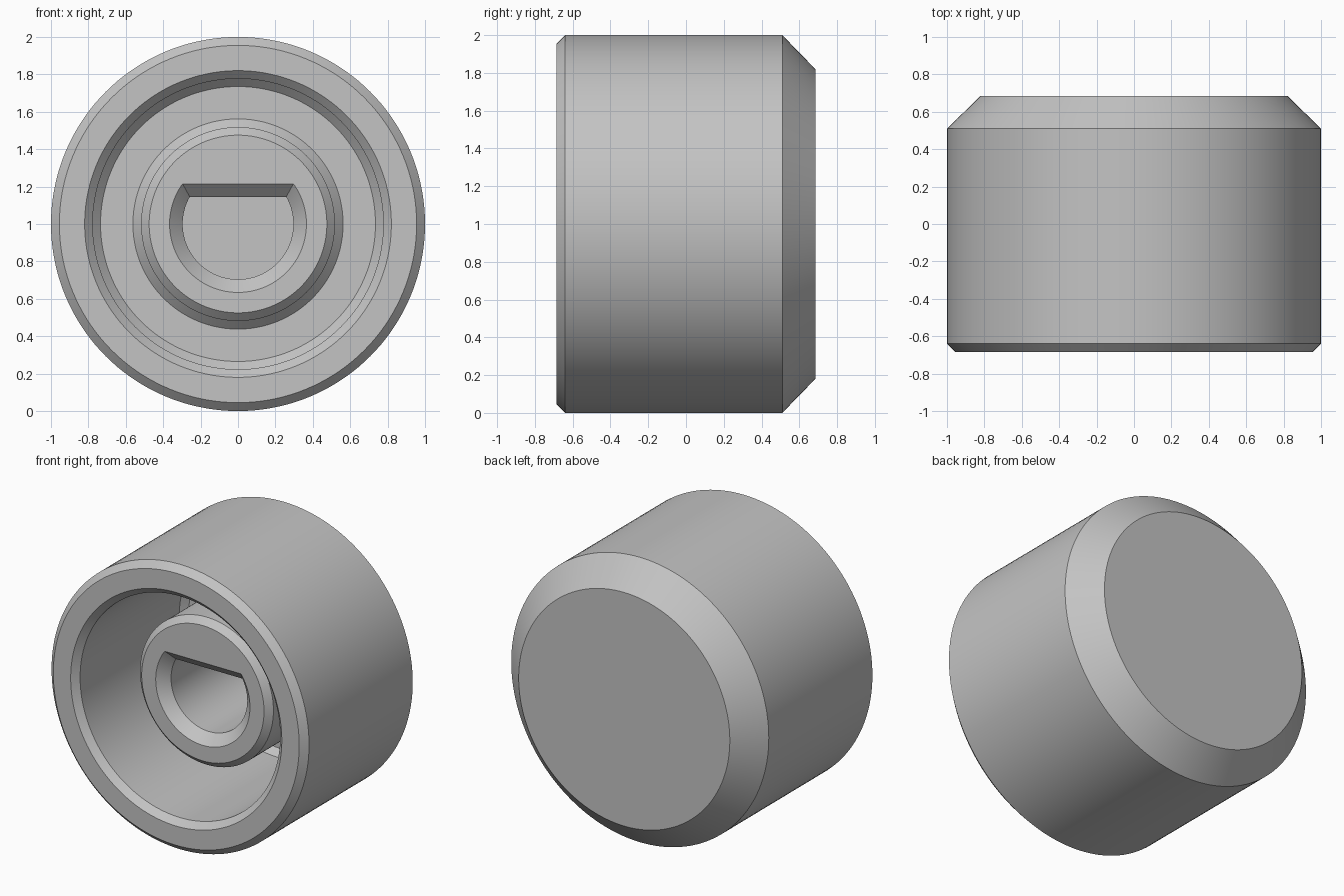
import bpy, bmesh, math

SEGMENTS = 144

cube = bpy.data.objects.get("Cube")
if cube:
    bpy.data.objects.remove(cube, do_unlink=True)

# Single grey plastic
grey = bpy.data.materials.new("grey plastic")
grey.use_nodes = True
colour = (0.55, 0.55, 0.55, 1)
grey.diffuse_color = colour
grey.node_tree.nodes["Principled BSDF"].inputs["Base Color"].default_value = colour

bm = bmesh.new()


def circle_ring(radius, y):
    """Round section around the knob axis."""
    angles = [math.tau * i / SEGMENTS for i in range(SEGMENTS)]
    return [bm.verts.new((radius * math.cos(a), y, 1 + radius * math.sin(a)))
            for a in angles]


def d_ring(radius, flat, y):
    """Round section cut off by a flat at the top."""
    corner = math.asin(flat / radius)
    half_chord = radius * math.cos(corner)
    first, last = SEGMENTS // 12, SEGMENTS * 5 // 12
    ring = []
    for i in range(SEGMENTS):
        if first <= i <= last:
            x = half_chord * (1 - 2 * (i - first) / (last - first))
            z = flat
        else:
            step = ((i - last) % SEGMENTS) / (SEGMENTS - last + first)
            a = math.pi - corner + step * (math.pi + 2 * corner)
            x, z = radius * math.cos(a), radius * math.sin(a)
        ring.append(bm.verts.new((x, y, 1 + z)))
    return ring


# Radius and depth, from the back cap over the rim, into the recess, up the boss
outer_shell = [(0.82, 0.685), (1.0, 0.51), (1.0, -0.64), (0.955, -0.685)]
recess = [(0.82, -0.685), (0.777, -0.642), (0.777, 0.457), (0.735, 0.5)]
boss = [(0.562, 0.5), (0.518, 0.456), (0.518, -0.347), (0.475, -0.39)]
rings = [circle_ring(r, y) for r, y in outer_shell + recess + boss]

# D-shaped shaft socket with a bevelled mouth
rings += [d_ring(0.366, 0.215, -0.39),
          d_ring(0.296, 0.145, -0.32),
          d_ring(0.296, 0.145, 0.5)]

for a, b in zip(rings, rings[1:]):
    for i in range(SEGMENTS):
        j = (i + 1) % SEGMENTS
        bm.faces.new((a[i], a[j], b[j], b[i]))
bm.faces.new(rings[0])
bm.faces.new(rings[-1])
bmesh.ops.recalc_face_normals(bm, faces=bm.faces)

mesh = bpy.data.meshes.new("knob")
bm.to_mesh(mesh)
bm.free()
mesh.materials.append(grey)
knob = bpy.data.objects.new("knob", mesh)
bpy.context.collection.objects.link(knob)

# Smooth round walls, crisp bevel edges
bpy.ops.object.select_all(action='DESELECT')
knob.select_set(True)
bpy.context.view_layer.objects.active = knob
bpy.ops.object.shade_smooth_by_angle(angle=math.radians(30))
